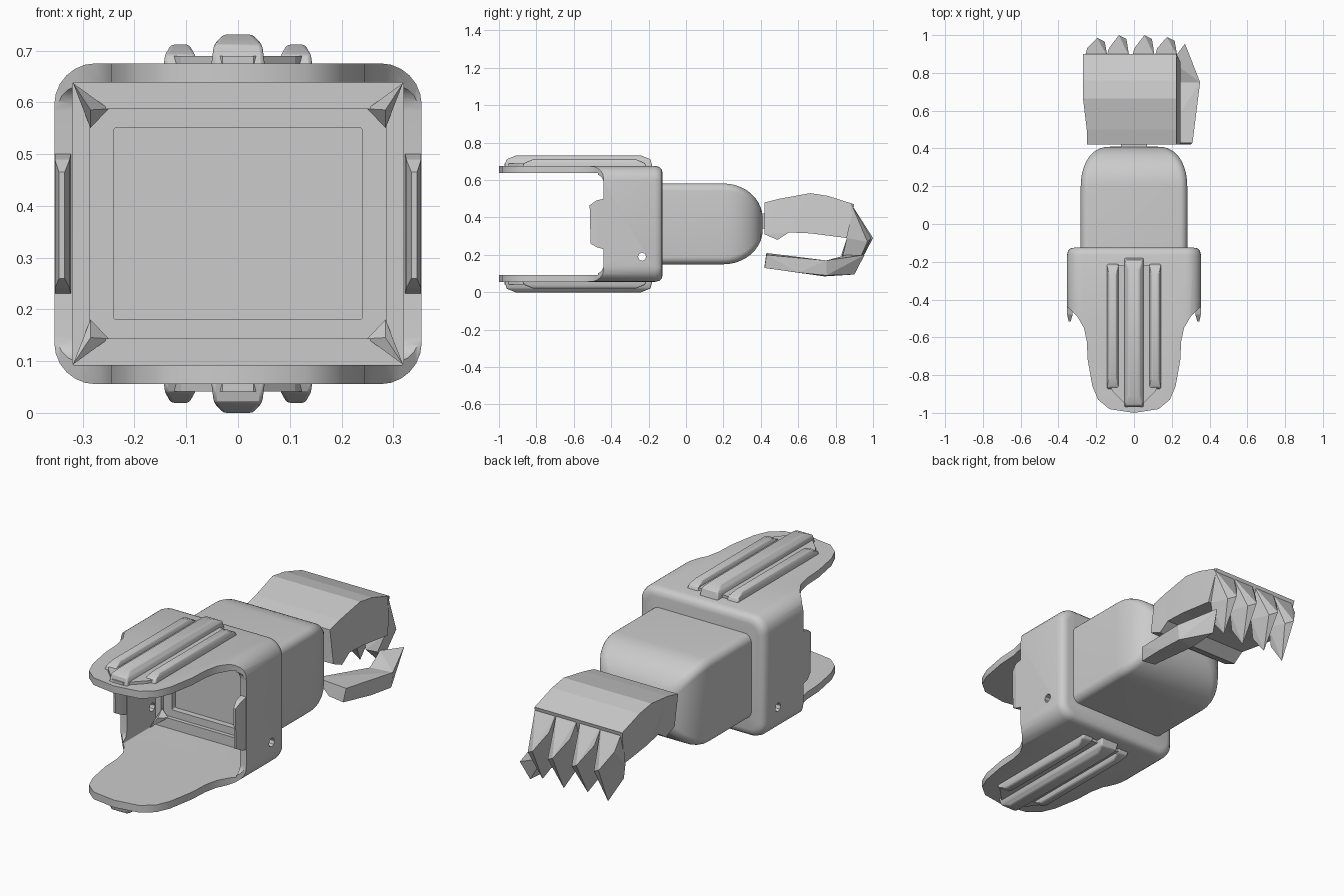
import bpy, bmesh, math
from mathutils import Vector

if "Cube" in bpy.data.objects:
    bpy.data.objects.remove(bpy.data.objects["Cube"], do_unlink=True)

CZ = 0.3655  # height of the arm's axis

grey = bpy.data.materials.new("plain grey")
grey.use_nodes = True
grey.diffuse_color = (0.6, 0.6, 0.6, 1)
grey.node_tree.nodes["Principled BSDF"].inputs["Base Color"].default_value = (0.6, 0.6, 0.6, 1)


def finish(name, bm):
    bmesh.ops.recalc_face_normals(bm, faces=bm.faces[:])
    mesh = bpy.data.meshes.new(name)
    bm.to_mesh(mesh)
    bm.free()
    mesh.materials.append(grey)
    ob = bpy.data.objects.new(name, mesh)
    bpy.context.collection.objects.link(ob)
    return ob


def activate(ob):
    bpy.ops.object.select_all(action='DESELECT')
    ob.select_set(True)
    bpy.context.view_layer.objects.active = ob


def smooth(ob, angle=35):
    activate(ob)
    bpy.ops.object.shade_smooth_by_angle(angle=math.radians(angle))


def hull(name, points):
    bm = bmesh.new()
    for p in points:
        bm.verts.new(p)
    res = bmesh.ops.convex_hull(bm, input=bm.verts[:])
    loose = [v for v in bm.verts if not v.link_faces]
    bmesh.ops.delete(bm, geom=loose, context='VERTS')
    return finish(name, bm)


def prism(name, outline, axis, lo, hi):
    """Extrude a 2D outline along x (y, z points) or z (x, y points)."""
    bm = bmesh.new()
    if axis == 'x':
        verts = [bm.verts.new((lo, a, b)) for a, b in outline]
        move = Vector((hi - lo, 0, 0))
    else:
        verts = [bm.verts.new((a, b, lo)) for a, b in outline]
        move = Vector((0, 0, hi - lo))
    face = bm.faces.new(verts)
    ext = bmesh.ops.extrude_face_region(bm, geom=[face])
    top = [g for g in ext["geom"] if isinstance(g, bmesh.types.BMVert)]
    bmesh.ops.translate(bm, verts=top, vec=move)
    return finish(name, bm)


def loft(name, sections, steps=6):
    """Skin rounded rectangles (y, half width, half height, radius), capped."""
    bm = bmesh.new()
    rings = []
    for y, hx, hz, r in sections:
        ring = []
        for k, (sx, sz) in enumerate(((1, 1), (-1, 1), (-1, -1), (1, -1))):
            for i in range(steps + 1):
                a = math.pi / 2 * (k + i / steps)
                ring.append(bm.verts.new((sx * (hx - r) + r * math.cos(a), y,
                                          CZ + sz * (hz - r) + r * math.sin(a))))
        rings.append(ring)
    n = len(rings[0])
    for a, b in zip(rings, rings[1:]):
        for i in range(n):
            bm.faces.new((a[i], a[(i + 1) % n], b[(i + 1) % n], b[i]))
    bm.faces.new(rings[0])
    bm.faces.new(rings[-1])
    return finish(name, bm)


def boolean(ob, tool, operation):
    mod = ob.modifiers.new("cut", 'BOOLEAN')
    mod.operation, mod.object, mod.solver = operation, tool, 'EXACT'
    activate(ob)
    bpy.ops.object.modifier_apply(modifier=mod.name)
    bpy.data.objects.remove(tool, do_unlink=True)


def bevel(ob, width):
    mod = ob.modifiers.new("bevel", 'BEVEL')
    mod.width, mod.segments = width, 2
    smooth(ob)


# Hollow cuff with a stepped socket, trimmed into two long tongues
cuff = loft("cuff", [
    (-0.16, 0.24, 0.185, 0.004), (-0.19, 0.24, 0.185, 0.004),
    (-0.19, 0.287, 0.222, 0.004), (-0.21, 0.287, 0.222, 0.004),
    (-0.21, 0.32, 0.273, 0.004), (-1.05, 0.32, 0.273, 0.004),
    (-1.05, 0.355, 0.31, 0.08), (-0.165, 0.355, 0.31, 0.08),
    (-0.142, 0.349, 0.304, 0.075), (-0.129, 0.336, 0.291, 0.065),
    (-0.125, 0.315, 0.27, 0.05)])
half = [(0.4, -0.05), (0.4, -0.42), (0.345, -0.445), (0.3, -0.49), (0.265, -0.55),
        (0.25, -0.62), (0.245, -0.72), (0.22, -0.86), (0.19, -0.93), (0.13, -0.98)]
plan = half + [(0, -1)] + [(-x, y) for x, y in reversed(half)]
boolean(cuff, prism("plan_trim", plan, 'z', -0.2, 1), 'INTERSECT')
arc = [(0.05 * math.cos(a), 0.05 * math.sin(a))
       for a in (i * math.pi / 10 for i in range(6))]
window = [(-1.1, CZ - 0.268)]
window += [(-0.49 + c, CZ - 0.218 - s) for c, s in reversed(arc)]
window += [(-0.49 + c, CZ + 0.218 + s) for c, s in arc]
window += [(-1.1, CZ + 0.268)]
boolean(cuff, prism("side_trim", window, 'x', -0.6, 0.6), 'DIFFERENCE')
hole = [(-0.235 + 0.022 * math.cos(i * math.pi / 4), 0.19 + 0.022 * math.sin(i * math.pi / 4))
        for i in range(8)]
boolean(cuff, prism("hole_cutter", hole, 'x', -0.6, 0.6), 'DIFFERENCE')
smooth(cuff)

for s, side in ((1, "left"), (-1, "right")):
    # Pointed tabs on the cuff's side walls
    rim = [(-0.42, 0.225, 0.322, 0.354), (-0.42, 0.505, 0.322, 0.354),
           (-0.48, 0.49, 0.325, 0.354), (-0.475, 0.24, 0.325, 0.354),
           (-0.515, 0.465, 0.335, 0.346), (-0.51, 0.26, 0.335, 0.346)]
    hull(side + "_tab", [(s * x, y, z) for y, z, a, b in rim for x in (a, b)])
    # Corner gussets inside the socket
    for t, level in ((1, "upper"), (-1, "lower")):
        hull(f"{side}_{level}_gusset", [
            (s * x, y, CZ + t * h) for x, y, h in
            ((0.319, -0.21, 0.272), (0.25, -0.205, 0.222), (0.285, -0.205, 0.185),
             (0.319, -0.26, 0.272), (0.285, -0.24, 0.22))])


def rail(name, x, w, y0, y1, top, t):
    """Tapered bar lying on a tongue; t is +1 above and -1 below."""
    pts = []
    for sx in (-1, 1):
        for y, k in ((y0, 1), (y1, -1)):
            pts.append((x + sx * w, y, CZ + t * 0.305))
            pts.append((x + sx * w * 0.9, y + k * 0.01, CZ + t * (top - 0.02)))
            pts.append((x + sx * w * 0.55, y + k * 0.06, CZ + t * top))
    bevel(hull(name, pts), 0.006)


# Ribbed plates on both tongues
plate = [(0.12, -0.22), (0.14, -0.26), (0.138, -0.84), (0.11, -0.89), (0.03, -0.97)]
plate += [(-x, y) for x, y in reversed(plate)]
for t, level in ((1, "upper"), (-1, "lower")):
    lo, hi = sorted((CZ + t * 0.3, CZ + t * 0.324))
    prism(level + "_rib_plate", plate, 'z', lo, hi)
    rail(level + "_centre_rib", 0, 0.052, -0.97, -0.18, 0.3655, t)
    for s in (-1, 1):
        rail(f"{level}_{'left' if s > 0 else 'right'}_rib", s * 0.112, 0.032,
             -0.875, -0.21, 0.346, t)

# Forearm block with a rounded wrist end
sections = [(-0.135, 0.282, 0.216, 0.04), (0.2, 0.282, 0.216, 0.04)]
for i in range(1, 11):
    a = i * math.pi / 20
    c = math.cos(a)
    hz = 0.03 + 0.186 * c
    sections.append((0.2 + 0.21 * math.sin(a), 0.11 + 0.172 * c ** 0.75, hz, min(0.04, hz * 0.8)))
smooth(loft("forearm", sections))
hull("wrist_pin", [(x, y, z) for x in (-0.07, 0.07) for y in (0.38, 0.44) for z in (0.34, 0.42)])

# Palm: faceted back of the hand, split so each block is convex
blocks = {
    "palm_heel": [(0.42, 0.48), (0.42, 0.31), (0.49, 0.28), (0.55, 0.32), (0.6, 0.5), (0.5, 0.5)],
    "palm_middle": [(0.5, 0.5), (0.6, 0.497), (0.665, 0.53), (0.665, 0.315), (0.55, 0.32)],
    "palm_front": [(0.665, 0.53), (0.76, 0.515), (0.9, 0.47), (0.86, 0.29), (0.8, 0.3), (0.665, 0.315)],
}
for name, outline in blocks.items():
    pts = []
    for y, z in outline:
        low = z < 0.4
        pts += [(-0.25 - 0.02 * (y > 0.6) + 0.02 * low, y, z), (0.225 + 0.02 * low, y, z)]
    hull(name, pts)

# Four angular curled fingers
for i, (x, reach) in enumerate(((-0.2, 0.985), (-0.085, 1.0), (0.05, 1.0), (0.17, 0.99))):
    w = 0.06
    knuckle = [(x + 0.005, reach, 0.29), (x + 0.045, reach - 0.02, 0.27)]
    inner = [(x - w, 0.86, 0.29), (x + w, 0.86, 0.29)]
    hull(f"finger_{i + 1}_base", knuckle + inner +
         [(x - w, 0.885, 0.47), (x + w, 0.885, 0.47), (x - w * 0.8, 0.93, 0.38)])
    hull(f"finger_{i + 1}_tip", knuckle + inner +
         [(x - 0.03, 0.83, 0.2), (x + 0.03, 0.84, 0.2), (x + 0.01, 0.9, 0.1 + 0.015 * (i % 2))])

# Thumb reaching under the palm
joint = [(0.34, 0.75, 0.09), (0.35, 0.75, 0.17), (0.22, 0.75, 0.16), (0.25, 0.74, 0.085)]
hull("thumb_base", joint + [(0.3, 0.42, 0.13), (0.31, 0.43, 0.2), (0.14, 0.43, 0.21),
                            (0.22, 0.42, 0.14), (0.33, 0.6, 0.105)])
hull("thumb_tip", joint + [(0.27, 0.955, 0.2), (0.25, 0.9, 0.095), (0.2, 0.86, 0.2)])
